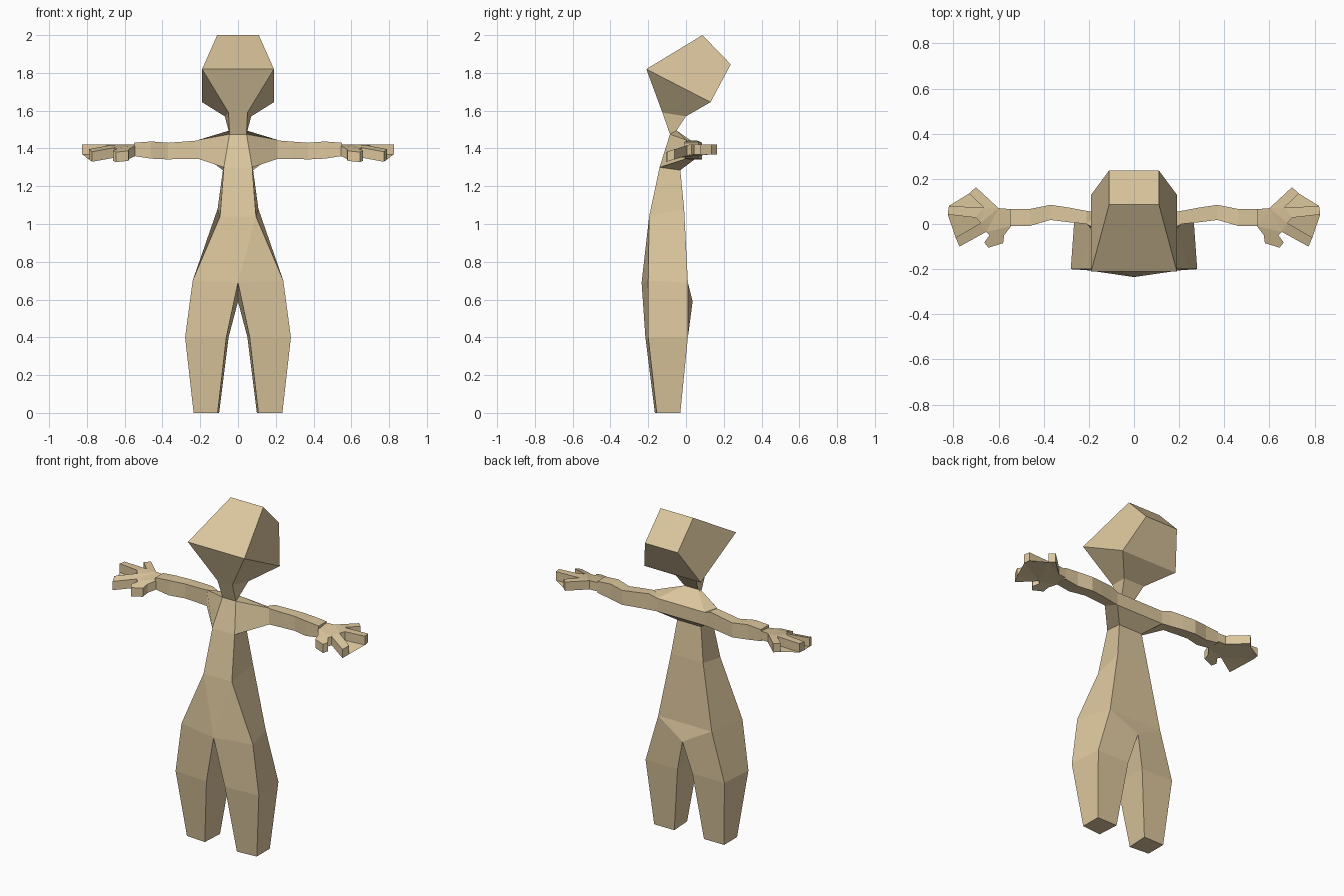
import bpy
import bmesh

cube = bpy.data.objects.get("Cube")
if cube:
    bpy.data.objects.remove(cube, do_unlink=True)

# One flat tan colour for the whole figure
TAN = (0.72, 0.57, 0.34, 1.0)
tan = bpy.data.materials.new("tan_clay")
tan.use_nodes = True
tan.diffuse_color = TAN
shader = next(n for n in tan.node_tree.nodes if n.type == "BSDF_PRINCIPLED")
shader.inputs["Base Color"].default_value = TAN
shader.inputs["Roughness"].default_value = 0.8


def finish(name, bm, mirrored=False):
    """Turn a bmesh into a flat-shaded object, optionally mirrored across x."""
    bmesh.ops.recalc_face_normals(bm, faces=bm.faces)
    mesh = bpy.data.meshes.new(name)
    bm.to_mesh(mesh)
    bm.free()
    mesh.materials.append(tan)
    obj = bpy.data.objects.new(name, mesh)
    bpy.context.collection.objects.link(obj)
    if mirrored:
        mirror = obj.modifiers.new("mirror", "MIRROR")
        mirror.use_mirror_merge = False
    return obj


def symmetric(name, points, faces):
    """Lower-case letters are left points, capitals their mirror images."""
    bm = bmesh.new()
    verts = {}
    for key, (x, y, z) in points.items():
        verts[key] = bm.verts.new((x, y, z))
        verts[key.upper()] = bm.verts.new((-x, y, z)) if x else verts[key]
    for face in faces.split():
        for word in (face, face.swapcase()):
            corners = [verts[letter] for letter in word]
            if not bm.faces.get(corners):
                bm.faces.new(corners)
    return finish(name, bm)


# Legs, torso and shoulders as one skin
body_points = {
    # foot: outer front, outer back, inner back, inner front
    "a": (.235, -.155, 0), "b": (.235, -.03, 0),
    "c": (.10, -.03, 0), "d": (.108, -.165, 0),
    # knee
    "e": (.28, -.2, .4), "f": (.265, .01, .4),
    "g": (.05, .01, .4), "h": (.062, -.215, .4),
    # hip and crotch
    "i": (.24, -.2, .7), "j": (.18, .01, .69),
    "k": (0, .035, .59), "l": (0, -.235, .69),
    # waist and chest: front, back
    "m": (.095, -.195, 1.04), "n": (.108, -.01, 1.08),
    "o": (.075, -.14, 1.3), "p": (.08, -.03, 1.285),
    # shoulder: front top, front bottom, back bottom, back top
    "q": (.21, 0, 1.445), "r": (.21, 0, 1.345),
    "s": (.16, .05, 1.345), "t": (.16, .05, 1.425),
    # neck base
    "u": (.045, -.085, 1.475), "v": (.045, -.05, 1.495),
}
leg_faces = "abcd abfe bcgf cdhg daeh efji fgkj ghlk heil "
torso_faces = "iml mMl ijnm njJN jkJ moOM mnpo npPN "
shoulder_faces = "ouUO orqu opsr psSP stTS tvVT qtvu qrst uvVU"
symmetric("body", body_points, leg_faces + torso_faces + shoulder_faces)

# Neck and tilted box head
head_points = {
    "a": (.045, -.085, 1.475), "b": (.045, -.05, 1.495),
    "c": (.05, -.125, 1.59), "d": (.07, 0, 1.57),
    "e": (.19, -.21, 1.82), "f": (.19, .13, 1.645),
    "g": (.11, .087, 2), "h": (.11, .237, 1.845),
}
symmetric("head", head_points,
          "abBA acCA abdc bdDB ceEC cdfe dfFD eghf egGE ghHG hfFH")

# Arms: stations of x, front y, back y, bottom z, top z
arm_stations = [
    (.16, 0, .05, 1.345, 1.425),
    (.21, 0, .058, 1.345, 1.442),
    (.29, .008, .073, 1.345, 1.436),
    (.37, .018, .085, 1.342, 1.43),
    (.46, -.008, .067, 1.346, 1.437),
    (.55, -.01, .066, 1.36, 1.43),
]
bm = bmesh.new()
rings = []
for x, front, back, low, high in arm_stations:
    corners = ((front, low), (back, low), (back, high), (front, high))
    rings.append([bm.verts.new((x, y, z)) for y, z in corners])
for near, far in zip(rings, rings[1:]):
    for i in range(4):
        j = (i + 1) % 4
        bm.faces.new((near[i], near[j], far[j], far[i]))
bm.faces.new(rings[0])
bm.faces.new(rings[-1])
finish("arms", bm, mirrored=True)

# Hands: splayed outline with thickness, drooping towards the thumb
hand_outline = [
    (.545, .066), (.6, .07), (.7, .163), (.73, .135),
    (.665, .072), (.82, .08), (.825, .042), (.7, .028),
    (.68, .004), (.79, -.06), (.773, -.1), (.655, -.035),
    (.64, -.05), (.663, -.082), (.645, -.105), (.58, -.085),
    (.575, -.05), (.545, -.01),
]
bm = bmesh.new()
layers = []
for thickness in (0, .053):
    layers.append([bm.verts.new((x, y, 1.422 - thickness - .33 * max(0, .02 - y)))
                   for x, y in hand_outline])
top, bottom = layers
caps = [bm.faces.new(top), bm.faces.new(bottom[::-1])]
count = len(top)
for i in range(count):
    j = (i + 1) % count
    bm.faces.new((top[j], top[i], bottom[i], bottom[j]))
bmesh.ops.triangulate(bm, faces=caps)
finish("hands", bm, mirrored=True)
